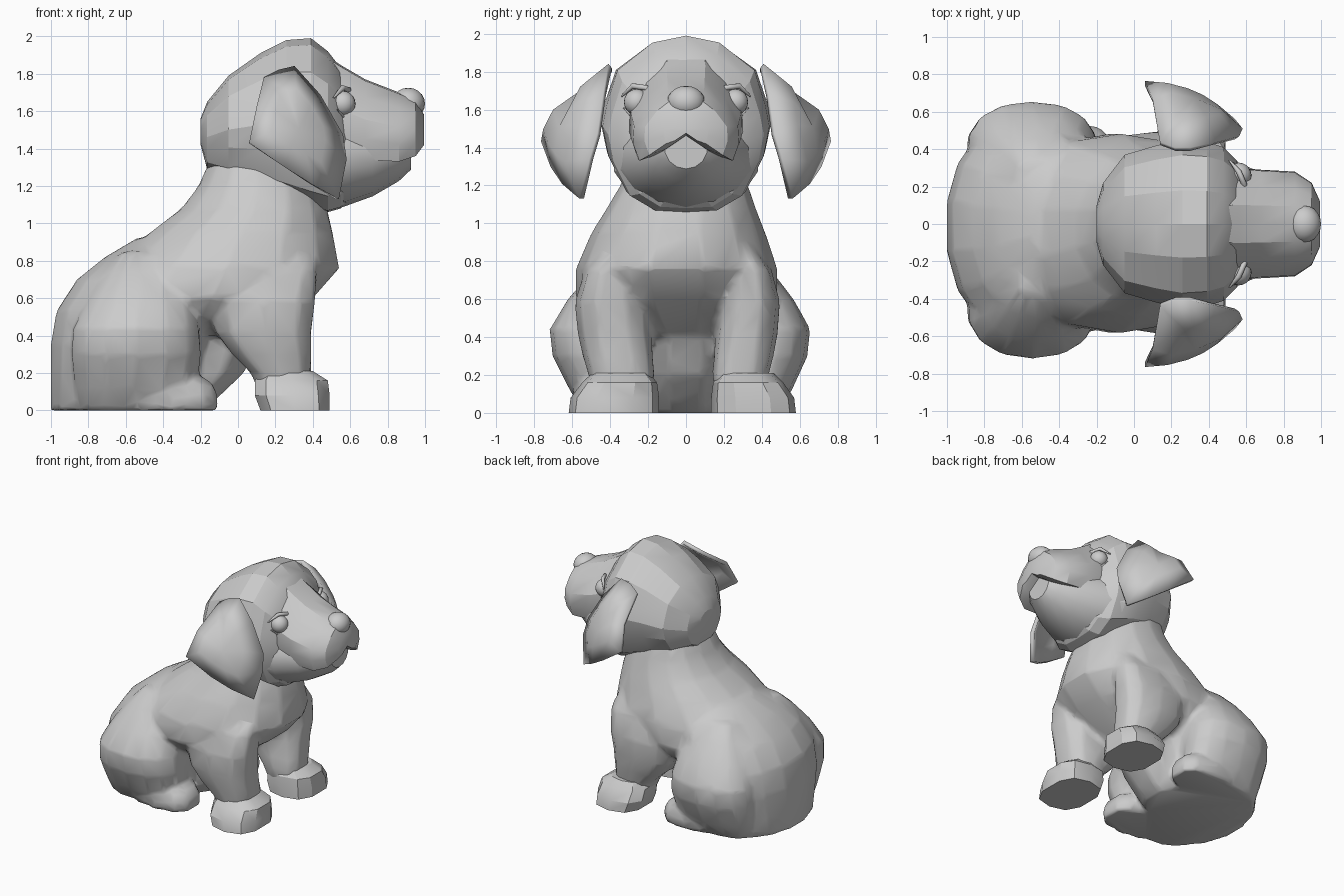
import bpy, bmesh, math
from mathutils import Vector

cube = bpy.data.objects.get("Cube")
if cube:
    bpy.data.objects.remove(cube)

grey = bpy.data.materials.new("plain grey")
grey.use_nodes = True
colour = (0.6, 0.6, 0.6, 1)
grey.diffuse_color = colour
grey.node_tree.nodes["Principled BSDF"].inputs["Base Color"].default_value = colour


def finish(name, bm, angle=30):
    """Turn a bmesh into a shaded, coloured object."""
    bmesh.ops.recalc_face_normals(bm, faces=bm.faces)
    mesh = bpy.data.meshes.new(name)
    bm.to_mesh(mesh)
    bm.free()
    obj = bpy.data.objects.new(name, mesh)
    bpy.context.collection.objects.link(obj)
    mesh.materials.append(grey)
    bpy.ops.object.select_all(action='DESELECT')
    obj.select_set(True)
    bpy.context.view_layer.objects.active = obj
    bpy.ops.object.shade_smooth_by_angle(angle=math.radians(angle))
    return obj


def superellipse(sides, power):
    points = []
    for i in range(sides):
        a = 2 * math.pi * (i + 0.5) / sides
        c, s = math.cos(a), math.sin(a)
        points.append((math.copysign(abs(c) ** power, c), math.copysign(abs(s) ** power, s)))
    big = max(p[0] for p in points)
    return [(u / big, v / big) for u, v in points]


def mirrored(half, top, bottom):
    """Close a half section, listed from top to bottom, across the middle."""
    return [(0, top)] + half + [(0, bottom)] + [(-u, v) for u, v in reversed(half)]


def loft(name, axis, rings, sides=12, power=0.9, section=None, flip=1, angle=30):
    """Skin rings (position, low, high, low, high) along the x or z axis."""
    section = section or superellipse(sides, power)
    bm = bmesh.new()
    loops = []
    for t, a0, a1, b0, b1 in rings:
        loop = []
        for u, v in section:
            a = (a0 + a1) / 2 + u * (a1 - a0) / 2
            b = (b0 + b1) / 2 + v * (b1 - b0) / 2
            co = (a, b * flip, t) if axis == "z" else (t, a * flip, b)
            loop.append(bm.verts.new(co))
        loops.append(loop)
    n = len(section)
    for low, high in zip(loops, loops[1:]):
        for i in range(n):
            j = (i + 1) % n
            bm.faces.new((low[i], low[j], high[j], high[i]))
    bm.faces.new(loops[0])
    bm.faces.new(loops[-1])
    return finish(name, bm, angle)


def ball(name, centre, size, segments=20):
    bm = bmesh.new()
    bmesh.ops.create_uvsphere(bm, u_segments=segments, v_segments=segments // 2, radius=1)
    bmesh.ops.scale(bm, vec=size, verts=bm.verts)
    bmesh.ops.translate(bm, vec=centre, verts=bm.verts)
    return finish(name, bm, 60)


def tube(name, points, radius):
    """Thin tapered rod through a few points."""
    curve = bpy.data.curves.new(name, 'CURVE')
    curve.dimensions = '3D'
    curve.bevel_depth = radius
    curve.bevel_resolution = 2
    spline = curve.splines.new('POLY')
    spline.points.add(len(points) - 1)
    for i, p in enumerate(points):
        spline.points[i].co = (*p, 1)
        spline.points[i].radius = 0.3 if i in (0, len(points) - 1) else 1
    curve.materials.append(grey)
    obj = bpy.data.objects.new(name, curve)
    bpy.context.collection.objects.link(obj)


# Chest and shoulders
body = [loft("body", "z", [
    (.4, -.55, .12, -.32, .28), (.5, -.62, .26, -.48, .4), (.6, -.68, .4, -.57, .47),
    (.76, -.67, .54, -.57, .47), (.95, -.47, .505, -.49, .41), (1.08, -.3, .475, -.41, .36),
    (1.2, -.21, .43, -.34, .32), (1.36, -.14, .34, -.28, .28)], sides=14)]

# Rump, sitting flat on the ground, with the belly sloping forward from it
body.append(loft("rump", "z", [
    (0, -1, -.28, -.47, .44), (.15, -1, -.2, -.53, .5), (.35, -1, -.15, -.59, .56),
    (.53, -.97, -.12, -.59, .55), (.7, -.86, -.1, -.52, .48), (.82, -.71, -.1, -.42, .38),
    (.92, -.54, -.1, -.27, .25)], sides=16))
body.append(loft("belly", "z", [
    (0, -.6, -.18, -.22, .22), (.2, -.6, .03, -.24, .24), (.4, -.6, .13, -.25, .25),
    (.65, -.6, .36, -.25, .25)], sides=10))

# Tail tucked against the ground
body.append(loft("tail", "z", [(0, -1, -.78, -.2, .1), (.1, -1, -.76, -.18, .08),
                               (.22, -.98, -.8, -.1, .03)], sides=8))

# Legs and paws, the left side a little narrower
for side, flip in (("right", -1), ("left", .91)):
    body.append(loft(side + "_haunch", "z", [
        (0, -.84, -.34, .25, .53), (.12, -.87, -.22, .2, .61), (.3, -.89, -.2, .2, .7),
        (.44, -.88, -.21, .2, .715), (.6, -.8, -.25, .2, .62), (.74, -.71, -.32, .2, .5),
        (.85, -.62, -.42, .22, .38)], sides=14, flip=flip))
    body.append(loft(side + "_hind_paw", "z", [
        (0, -.6, -.11, .24, .58), (.08, -.6, -.11, .23, .59), (.15, -.56, -.14, .26, .56),
        (.2, -.5, -.24, .32, .5)], sides=10, power=.75, flip=flip))
    body.append(loft(side + "_front_leg", "z", [
        (.08, .12, .37, .19, .48), (.2, .07, .39, .17, .51), (.3, -.03, .39, .18, .54),
        (.42, -.12, .39, .19, .565), (.58, -.14, .41, .21, .58), (.75, -.1, .42, .26, .53),
        (.88, 0, .38, .28, .42)], sides=10, power=.75, flip=flip * (1 if flip < 0 else .93)))
    loft(side + "_front_paw", "z", [
        (0, .12, .49, .15, .61), (.08, .09, .49, .15, .6), (.16, .09, .48, .16, .54),
        (.21, .13, .4, .2, .49)], sides=10, power=.75, flip=flip * (1 if flip < 0 else 1.03))

# Fuse the body into one soft, lightly faceted skin
bpy.ops.object.select_all(action='DESELECT')
for part in body:
    part.select_set(True)
bpy.context.view_layer.objects.active = body[0]
bpy.ops.object.join()
fuse = body[0].modifiers.new("Fuse", 'REMESH')
fuse.mode = 'VOXEL'
fuse.voxel_size = .02
fuse.use_smooth_shade = True
soften = body[0].modifiers.new("Soften", 'SMOOTH')
soften.factor = .5
soften.iterations = 6
facets = body[0].modifiers.new("Facets", 'DECIMATE')
facets.ratio = .06

# Head
skull = mirrored([(.4, .92), (.82, .6), (.95, .2), (1, -.05), (.93, -.4), (.72, -.8),
                  (.4, -.98)], 1, -1)
loft("head", "x", [
    (-.2, -.1, .1, 1.42, 1.56), (-.165, -.22, .22, 1.29, 1.65), (-.05, -.37, .37, 1.24, 1.79),
    (.12, -.42, .42, 1.18, 1.91), (.26, -.45, .45, 1.13, 1.98), (.39, -.44, .44, 1.08, 1.99),
    (.48, -.41, .41, 1.06, 1.92), (.55, -.34, .34, 1.08, 1.83), (.6, -.25, .25, 1.13, 1.72)],
    section=skull, angle=18)

# Muzzle with two hanging lips around a central notch, over a closed jaw
lips = mirrored([(.34, .96), (.7, .55), (.98, 0), (1, -.5), (.88, -1), (.5, -.8)], 1, -.3)
loft("muzzle", "x", [
    (.42, -.28, .28, 1.42, 1.93), (.56, -.3, .3, 1.37, 1.84), (.68, -.29, .29, 1.34, 1.77),
    (.86, -.28, .28, 1.33, 1.7), (.95, -.22, .22, 1.36, 1.66), (.995, -.12, .12, 1.42, 1.58)],
    section=lips, angle=30)
loft("lower_jaw", "x", [
    (.4, -.38, .38, 1.07, 1.6), (.55, -.33, .33, 1.09, 1.6), (.72, -.26, .26, 1.15, 1.57),
    (.86, -.18, .18, 1.23, 1.55), (.925, -.11, .11, 1.29, 1.5)], sides=14, power=1)
ball("nose", (.91, 0, 1.64), (.09, .1, .085))

# Eyes, eyelids and ears
outline = [(.14, .43, 1.77), (.22, .4, 1.81), (.3, .4, 1.83), (.43, .43, 1.68),
           (.55, .46, 1.47), (.57, .5, 1.34), (.53, .55, 1.13), (.39, .64, 1.21),
           (.25, .7, 1.3), (.06, .75, 1.43), (.1, .66, 1.61)]
for side, flip in (("right", -1), ("left", 1)):
    ball(side + "_eye", (.56, .26 * flip, 1.64), (.068, .068, .068))
    tube(side + "_upper_eyelid", [(x, y * flip, z) for x, y, z in (
        (.6, .17, 1.67), (.59, .21, 1.715), (.56, .28, 1.725), (.51, .34, 1.67))], .015)
    tube(side + "_lower_eyelid", [(x, y * flip, z) for x, y, z in (
        (.6, .17, 1.63), (.59, .22, 1.57), (.57, .28, 1.56), (.53, .33, 1.61))], .01)

    bm = bmesh.new()
    rim = [bm.verts.new((x, y * flip, z)) for x, y, z in outline]
    mid = Vector((.32, .66 * flip, 1.5))
    inner = [bm.verts.new(v.co.lerp(mid, .45) + Vector((0, .03 * flip, .03))) for v in rim]
    peak = bm.verts.new(mid)
    for i in range(len(rim)):
        j = (i + 1) % len(rim)
        bm.faces.new((rim[i], rim[j], inner[j], inner[i]))
        bm.faces.new((inner[i], inner[j], peak))
    ear = finish(side + "_ear", bm, 50)
    solid = ear.modifiers.new("Thickness", 'SOLIDIFY')
    solid.thickness = .03
    solid.offset = 0
